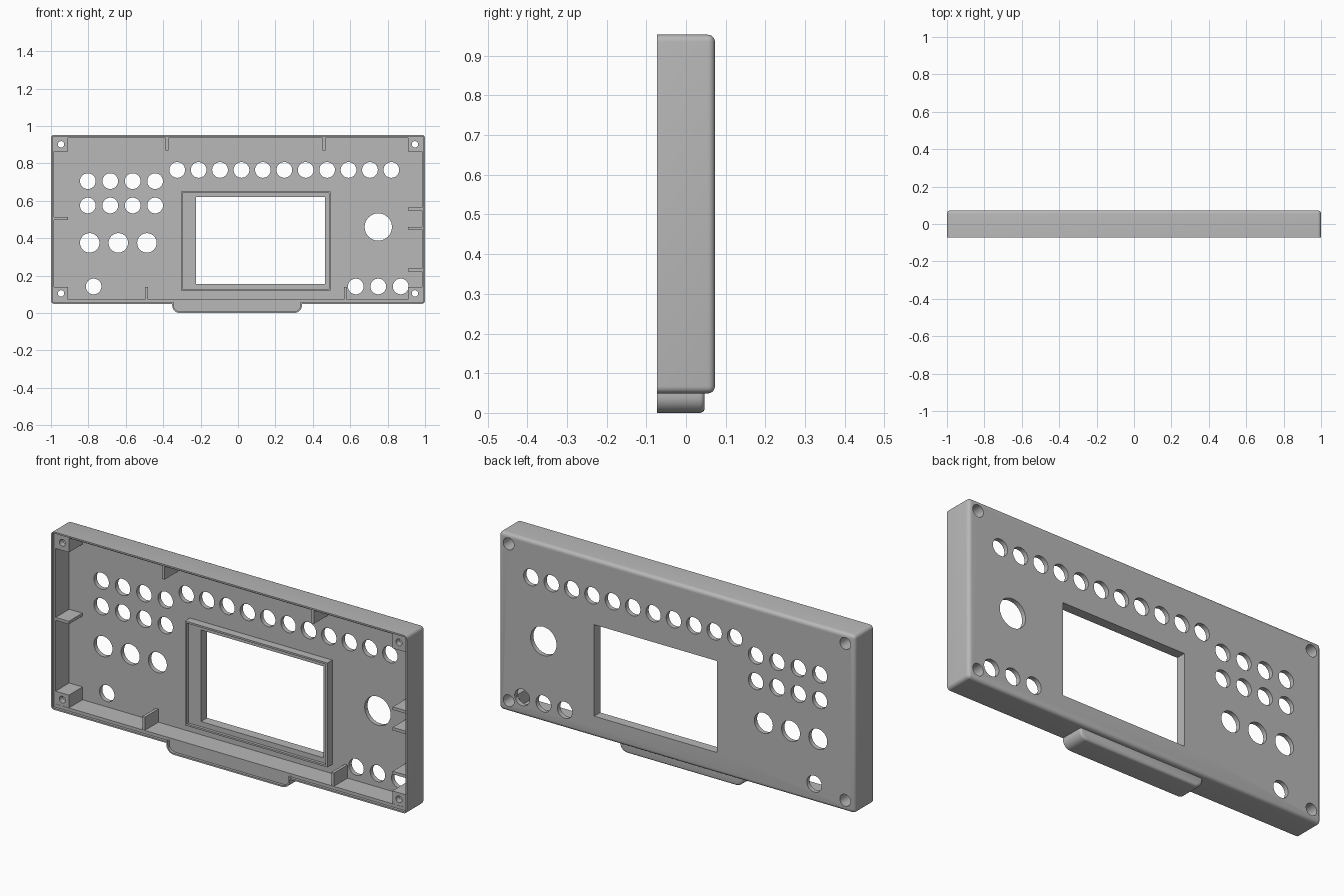
import bpy, bmesh, math
from mathutils import Matrix, Vector

cube = bpy.data.objects.get("Cube")
if cube:
    bpy.data.objects.remove(cube, do_unlink=True)

grey = bpy.data.materials.new("plain grey")
grey.use_nodes = True
COLOUR = (0.48, 0.48, 0.48, 1)
grey.diffuse_color = COLOUR
grey.node_tree.nodes["Principled BSDF"].inputs["Base Color"].default_value = COLOUR

FRONT, BACK = -0.073, 0.073      # open edge and panel face
LIP = FRONT + 0.013              # depth of the stepped rim
PANEL = 0.05                     # inner face of the panel
OUT = FRONT - 0.03               # start of cutters that leave the open side


def add_box(bm, x0, x1, y0, y1, z0, z1):
    size = Matrix.Diagonal((x1 - x0, y1 - y0, z1 - z0, 1))
    centre = Matrix.Translation(((x0 + x1) / 2, (y0 + y1) / 2, (z0 + z1) / 2))
    return bmesh.ops.create_cube(bm, size=1, matrix=centre @ size)["verts"]


def add_hole(bm, x, z, r, y0, y1):
    place = Matrix.Translation((x, (y0 + y1) / 2, z)) @ Matrix.Rotation(math.pi / 2, 4, "X")
    bmesh.ops.create_cone(bm, cap_ends=True, segments=40, radius1=r, radius2=r,
                          depth=y1 - y0, matrix=place)


def finish(name, bm):
    bmesh.ops.recalc_face_normals(bm, faces=bm.faces)
    mesh = bpy.data.meshes.new(name)
    bm.to_mesh(mesh)
    bm.free()
    mesh.materials.append(grey)
    obj = bpy.data.objects.new(name, mesh)
    bpy.context.collection.objects.link(obj)
    return obj


def box(name, *dims):
    bm = bmesh.new()
    add_box(bm, *dims)
    return finish(name, bm)


def cut(obj, *cutters):
    for c in cutters:
        mod = obj.modifiers.new("cut", "BOOLEAN")
        mod.operation, mod.solver, mod.object = "DIFFERENCE", "EXACT", c
    bpy.context.view_layer.update()
    graph = bpy.context.evaluated_depsgraph_get()
    mesh = bpy.data.meshes.new_from_object(obj.evaluated_get(graph))
    obj.modifiers.clear()
    obj.data = mesh


def tab_solid(name, y0, y1, inset, top, back_round):
    """Flat tab with rounded lower corners, extruded along y."""
    x0, x1, low, r = -0.352 + inset, 0.342 - inset, inset, 0.042 - inset
    pts = [(x1, top), (x0, top)]
    for cx, start in ((x0 + r, math.pi), (x1 - r, 1.5 * math.pi)):
        for i in range(9):
            a = start + i * math.pi / 16
            pts.append((cx + r * math.cos(a), low + r + r * math.sin(a)))
    bm = bmesh.new()
    face = bm.faces.new([bm.verts.new((x, y0, z)) for x, z in pts])
    moved = bmesh.ops.extrude_face_region(bm, geom=[face])["geom"]
    verts = [g for g in moved if isinstance(g, bmesh.types.BMVert)]
    bmesh.ops.translate(bm, verts=verts, vec=Vector((0, y1 - y0, 0)))
    if back_round:
        rim = [e for e in bm.edges if all(v.co.y > y1 - 0.001 for v in e.verts)]
        bmesh.ops.bevel(bm, geom=rim, offset=back_round, segments=4, profile=0.5, affect="EDGES")
    return finish(name, bm)


# Outer case, rounded everywhere except round its open edge
bm = bmesh.new()
add_box(bm, -1, 1, FRONT, BACK, 0.049, 0.953)
edges = [e for e in bm.edges if any(v.co.y > 0 for v in e.verts)]
bmesh.ops.bevel(bm, geom=edges, offset=0.018, segments=5, profile=0.5, affect="EDGES")
case = finish("case_shell", bm)
tab = tab_solid("bottom_tab", FRONT, 0.047, 0, 0.06, 0.012)

# Cutters for the hollow, stepped rim, window and buttons
hollow = box("hollow_cutter", -0.984, 0.984, OUT, PANEL, 0.073, 0.936)
step = box("rim_cutter", -0.992, 0.992, OUT, LIP, 0.057, 0.945)
tab_step = tab_solid("tab_rim_cutter", OUT, LIP, 0.008, 0.09, 0)
window = box("window_cutter", -0.225, 0.465, OUT, 0.1, 0.155, 0.62)

bm = bmesh.new()
holes = [(-0.325 + i * 0.1145, 0.765, 0.042) for i in range(11)]
holes += [(-0.803 + i * 0.12, z, 0.042) for i in range(4) for z in (0.705, 0.575)]
holes += [(-0.793 + i * 0.153, 0.375, 0.052) for i in range(3)]
holes += [(0.63 + i * 0.12, 0.142, 0.042) for i in range(3)]
holes += [(-0.772, 0.142, 0.042), (0.75, 0.46, 0.073)]
for x, z, r in holes:
    add_hole(bm, x, z, r, 0, 0.1)
buttons = finish("button_cutter", bm)

# Screw holes, wide at the panel side and narrow at the open side
corners = [(x, z) for x in (-0.946, 0.946) for z in (0.105, 0.902)]
cutters = []
for name, r, y0, y1 in (("screw_cutter", 0.017, OUT, 0.02), ("screw_head_cutter", 0.03, -0.03, 0.1)):
    bm = bmesh.new()
    for x, z in corners:
        add_hole(bm, x, z, r, y0, y1)
    cutters.append(finish(name, bm))

# Corner posts
bm = bmesh.new()
for x, z in corners:
    xs = sorted((math.copysign(0.99, x), math.copysign(0.909, x)))
    zs = (0.06, 0.138) if z < 0.5 else (0.863, 0.942)
    add_box(bm, *xs, LIP + 0.001, 0.06, *zs)
posts = finish("corner_posts", bm)

# Raised frame round the window with a sunken shelf inside it
frame = box("window_frame", -0.305, 0.495, 0.01, 0.06, 0.12, 0.65)
shelf = box("shelf_cutter", -0.296, 0.486, OUT, 0.024, 0.129, 0.641)

cut(case, hollow, step, tab_step, window, buttons, *cutters)
cut(tab, tab_step)
cut(posts, *cutters)
cut(frame, shelf, window)

# Thin ribs standing on the walls
T = 0.0075
bm = bmesh.new()
for x in (-0.38, 0.46):
    add_box(bm, x - T, x + T, LIP + 0.002, 0.06, 0.868, 0.942)
for x in (-0.49, 0.573):
    add_box(bm, x - T, x + T, LIP + 0.002, 0.06, 0.06, 0.14)
for side, z in ((-1, 0.505), (1, 0.557), (1, 0.453), (1, 0.23)):
    xs = sorted((side * 0.99, side * 0.91))
    add_box(bm, *xs, LIP + 0.002, 0.06, z - T, z + T)
ribs = finish("wall_ribs", bm)

for c in (hollow, step, tab_step, window, buttons, shelf, *cutters):
    bpy.data.objects.remove(c, do_unlink=True)

# Smooth curved surfaces, keep sharp edges
for obj in (case, tab, posts, frame, ribs):
    obj.data.shade_smooth()
    obj.data.set_sharp_from_angle(angle=math.radians(30))
